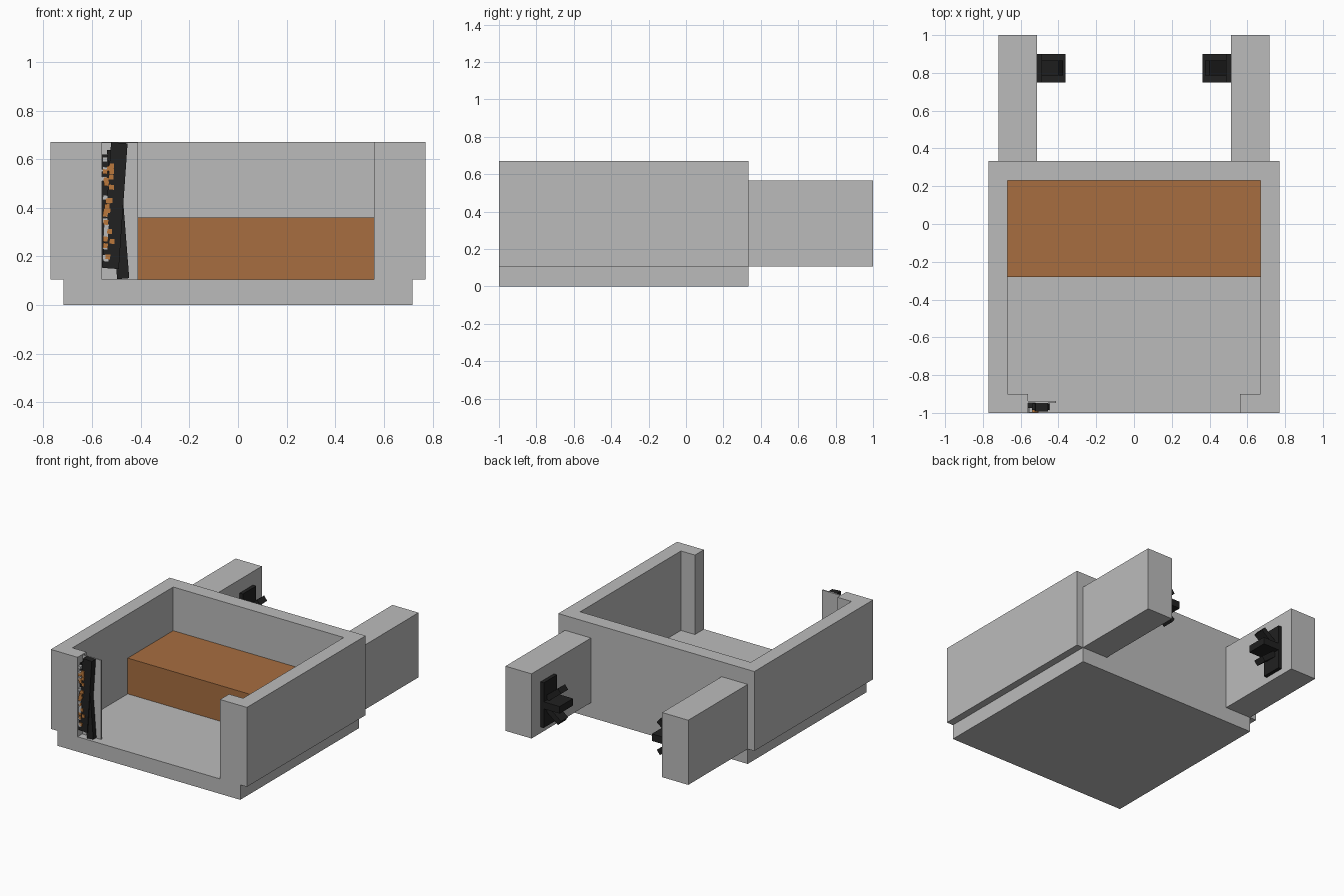
import bpy, bmesh, math, random
from mathutils import Matrix, Vector

if "Cube" in bpy.data.objects:
    bpy.data.objects.remove(bpy.data.objects["Cube"])

random.seed(4)


def material(name, rgb):
    m = bpy.data.materials.new(name)
    m.diffuse_color = (*rgb, 1)
    m.use_nodes = True
    m.node_tree.nodes["Principled BSDF"].inputs["Base Color"].default_value = m.diffuse_color
    return m


GREY = material("stone grey", (0.5, 0.5, 0.5))
WOOD = material("wood brown", (0.386, 0.155, 0.051))
BLACK = material("charcoal black", (0.015, 0.015, 0.015))
ORANGE = material("rust orange", (0.5, 0.19, 0.045))


def finish(name, bm, mat):
    bmesh.ops.recalc_face_normals(bm, faces=bm.faces)
    me = bpy.data.meshes.new(name)
    bm.to_mesh(me)
    bm.free()
    me.materials.append(mat)
    ob = bpy.data.objects.new(name, me)
    bpy.context.collection.objects.link(ob)
    return ob


def add_box(bm, x, y, z, turn=0):
    """Box from ranges, turned about its own centre around the y axis."""
    size = [r[1] - r[0] for r in (x, y, z)]
    mid = Vector([(r[0] + r[1]) / 2 for r in (x, y, z)])
    mat = (Matrix.Translation(mid) @ Matrix.Rotation(turn, 4, 'Y')
           @ Matrix.Diagonal((*size, 1)))
    bmesh.ops.create_cube(bm, size=1, matrix=mat)


def box(name, mat, x, y, z, turn=0):
    bm = bmesh.new()
    add_box(bm, x, y, z, turn)
    return finish(name, bm, mat)


def prism(name, mat, outline, z0, z1):
    bm = bmesh.new()
    face = bm.faces.new([bm.verts.new((x, y, z0)) for x, y in outline])
    up = bmesh.ops.extrude_face_region(bm, geom=[face])
    bmesh.ops.translate(bm, vec=(0, 0, z1 - z0),
                        verts=[v for v in up['geom'] if isinstance(v, bmesh.types.BMVert)])
    return finish(name, bm, mat)


# Floor slab, and the U-shaped wall with front returns
box("floor_slab", GREY, (-0.718, 0.718), (-1, 0.333), (0, 0.106))
half = [(0.56, -0.9), (0.56, -1), (0.77, -1), (0.77, 0.333)]
inner = [(0.67, 0.23), (0.67, -0.9)]
outline = (half + [(-x, y) for x, y in reversed(half)]
           + [(-x, y) for x, y in reversed(inner)] + inner)
prism("wall", GREY, outline, 0.106, 0.67)

# Raised bench at the back
box("bench", WOOD, (-0.67, 0.67), (-0.28, 0.23), (0.106, 0.36))

# Rear arms, each with a bracket and fanned prongs on its inner face
for side, s in (("left", -1), ("right", 1)):
    box(side + "_rear_arm", GREY, sorted((s * 0.513, s * 0.718)), (0.333, 1), (0.106, 0.565))
    bm = bmesh.new()
    add_box(bm, sorted((s * 0.487, s * 0.513)), (0.75, 0.9), (0.15, 0.47))
    add_box(bm, sorted((s * 0.362, s * 0.49)), (0.75, 0.9), (0.285, 0.335))
    for k in (-1, 1):
        z = 0.31 + k * 0.075
        add_box(bm, sorted((s * 0.375, s * 0.5)), (0.785, 0.865),
                (z - 0.02, z + 0.02), s * k * math.radians(38))
    finish(side + "_bracket", bm, BLACK)

# Thin door leaf beside the left front post
box("door_leaf", GREY, (-0.56, -0.412), (-0.947, -0.938), (0.106, 0.668))

# Dark tilted planks of the door latch
bm = bmesh.new()
add_box(bm, (-0.54, -0.472), (-0.992, -0.947), (0.15, 0.668), math.radians(4))
add_box(bm, (-0.518, -0.468), (-0.985, -0.95), (0.108, 0.64), math.radians(-4.5))
add_box(bm, (-0.562, -0.53), (-0.975, -0.947), (0.155, 0.62))
finish("latch_planks", bm, BLACK)

# Small chips over the latch
for name, mat, n in (("rust_chips", ORANGE, 22), ("pale_chips", GREY, 12)):
    bm = bmesh.new()
    for i in range(n):
        z = random.uniform(0.17, 0.6)
        x = -0.545 + random.uniform(-0.004, 0.03 if mat == ORANGE else 0.006)
        add_box(bm, (x - 0.01, x + 0.01), (-0.998, -0.97),
                (z - 0.01, z + 0.01), math.radians(4))
    finish(name, bm, mat)
